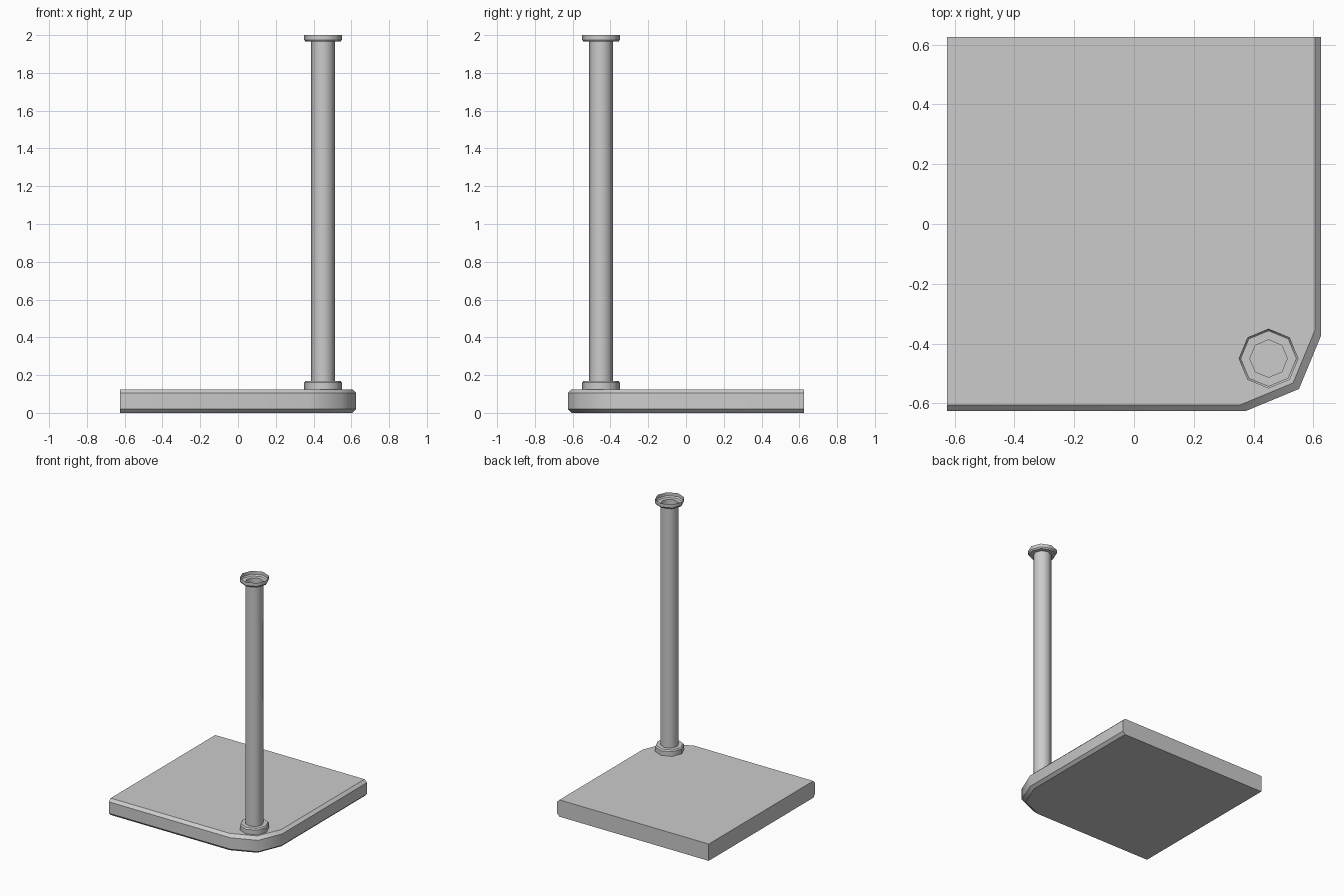
import bpy, bmesh, math

if "Cube" in bpy.data.objects:
    bpy.data.objects.remove(bpy.data.objects["Cube"])

HALF, CORNER = 0.625, 0.25


def build_layers(name, rings, cap):
    """Skin a stack of matching closed rings into one object."""
    bm = bmesh.new()
    layers = [[bm.verts.new(p) for p in ring] for ring in rings]
    n = len(layers[0])
    for low, high in zip(layers, layers[1:]):
        for i in range(n):
            j = (i + 1) % n
            face = [low[i], low[j], high[j], high[i]]
            bm.faces.new(face)
    if cap:
        bm.faces.new(layers[0][::-1])
        bm.faces.new(layers[-1])
    bm.normal_update()
    # Smooth around the corners, crisp along horizontal rims and right angles
    for f in bm.faces:
        f.smooth = True
    for e in bm.edges:
        level = abs(e.verts[0].co.z - e.verts[1].co.z) < 1e-5
        if level or e.calc_face_angle(0) > math.radians(50):
            e.smooth = False
    mesh = bpy.data.meshes.new(name)
    bm.to_mesh(mesh)
    bm.free()
    obj = bpy.data.objects.new(name, mesh)
    bpy.context.collection.objects.link(obj)
    return obj


def slab_ring(inset, z):
    """Square outline, front and right sides inset, front-right corner rounded."""
    c = HALF - CORNER - inset
    pts = [(-HALF, HALF), (-HALF, -HALF + inset)]
    for k in range(3):
        a = math.radians(-90 + 45 * k)
        pts.append((c + CORNER * math.cos(a), -c + CORNER * math.sin(a)))
    pts.append((HALF - inset, HALF))
    return [(x, y, z) for x, y in pts]


def pole_ring(radius, z, sides=8):
    return [(0.45 + radius * math.cos(math.tau * i / sides),
             -0.45 + radius * math.sin(math.tau * i / sides), z)
            for i in range(sides)]


# Floor slab with bevelled outer edges
build_layers("floor_slab", [slab_ring(d, z) for d, z in
                            ((0.02, 0), (0, 0.02), (0, 0.105), (0.02, 0.125))], True)

# Corner post: lower collar, shaft and open upper collar
profile = [(0.1, 0.125), (0.1, 0.16), (0.093, 0.17), (0.0625, 0.17),
           (0.0625, 1.965), (0.093, 1.965), (0.1, 1.975), (0.1, 2.0)]
build_layers("corner_post", [pole_ring(r, z) for r, z in profile], False)
